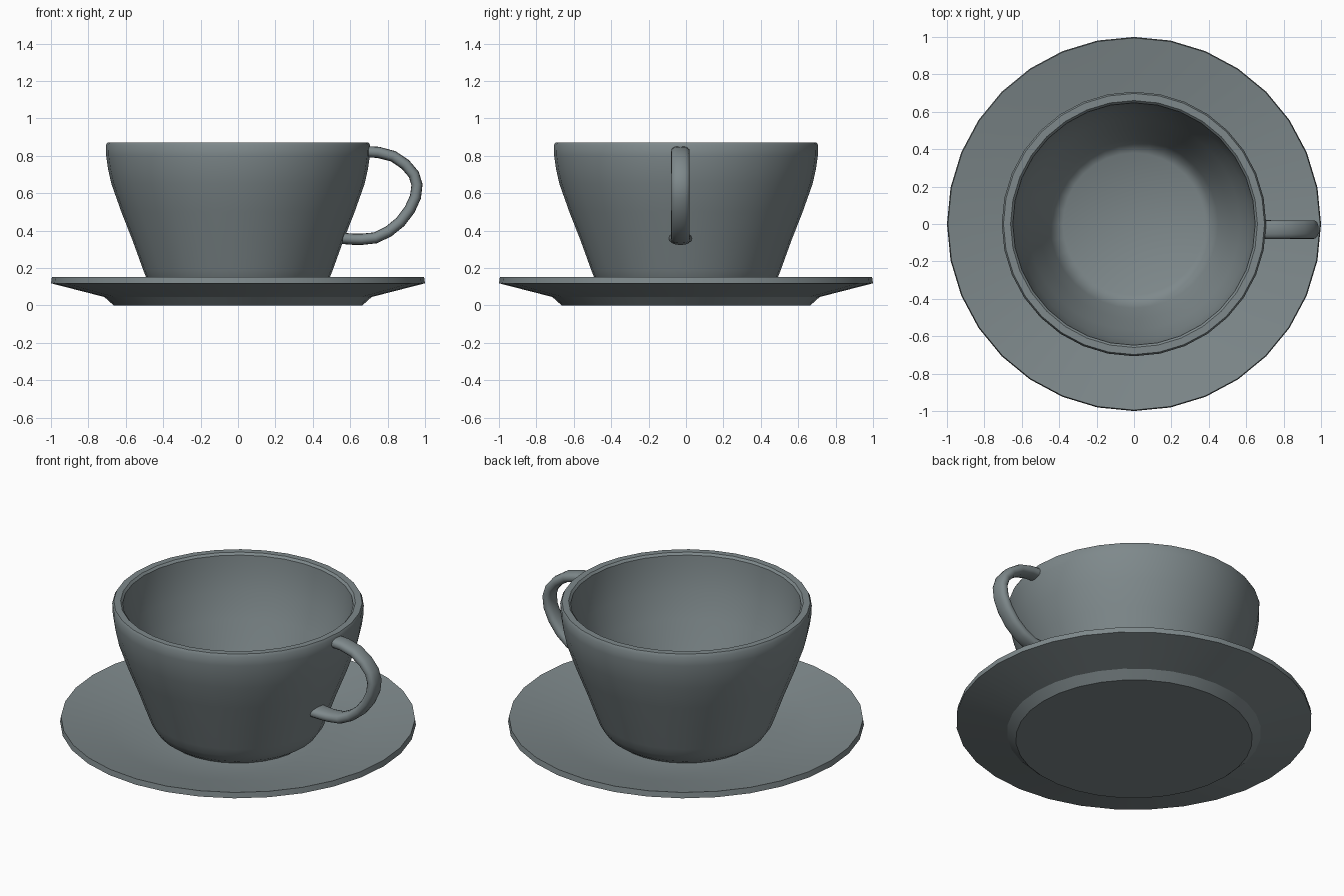
import bpy, bmesh, math
from mathutils import Vector

if "Cube" in bpy.data.objects:
    bpy.data.objects.remove(bpy.data.objects["Cube"])

glaze = bpy.data.materials.new("slate_glaze")
glaze.diffuse_color = (0.21, 0.25, 0.26, 1)
glaze.use_nodes = True
glaze.node_tree.nodes["Principled BSDF"].inputs["Base Color"].default_value = glaze.diffuse_color


def finish(bm, name, angle):
    bmesh.ops.recalc_face_normals(bm, faces=bm.faces)
    mesh = bpy.data.meshes.new(name)
    bm.to_mesh(mesh)
    bm.free()
    mesh.materials.append(glaze)
    ob = bpy.data.objects.new(name, mesh)
    bpy.context.collection.objects.link(ob)
    bpy.ops.object.select_all(action='DESELECT')
    ob.select_set(True)
    bpy.context.view_layer.objects.active = ob
    bpy.ops.object.shade_smooth_by_angle(angle=math.radians(angle))
    return ob


def loft(rings, name, angle):
    """Skin a list of point rings and cap both ends."""
    bm = bmesh.new()
    rows = [[bm.verts.new(p) for p in ring] for ring in rings]
    n = len(rows[0])
    for a, b in zip(rows, rows[1:]):
        for i in range(n):
            j = (i + 1) % n
            bm.faces.new((a[i], a[j], b[j], b[i]))
    bm.faces.new(rows[0])
    bm.faces.new(rows[-1])
    return finish(bm, name, angle)


def lathe(profile, name, angle, n=32):
    turns = [2 * math.pi * i / n for i in range(n)]
    return loft([[(r * math.cos(t), r * math.sin(t), z) for t in turns]
                 for r, z in profile], name, angle)


# Saucer: foot, flared underside, thin edge, shallow dished top
lathe([(0.665, 0), (0.715, 0.045), (1.0, 0.118), (0.995, 0.152),
       (0.72, 0.095), (0.52, 0.062), (0.40, 0.06)], "saucer", 20)

# Cup: outer wall up to the rim, then down the inner wall to the flat floor
lathe([(0.41, 0.061), (0.455, 0.093), (0.487, 0.14), (0.507, 0.19),
       (0.565, 0.35), (0.624, 0.50), (0.677, 0.65), (0.695, 0.73),
       (0.705, 0.80), (0.707, 0.855), (0.698, 0.871), (0.66, 0.871),
       (0.648, 0.858), (0.642, 0.79), (0.617, 0.65), (0.567, 0.50),
       (0.508, 0.35), (0.45, 0.20), (0.42, 0.147), (0.38, 0.124)], "cup", 35)

# Handle: (x, z, half width) along the loop, flattened tube swept along it
path = [(0.68, 0.822, .05), (0.75, 0.818, .05), (0.83, 0.797, .05),
        (0.895, 0.753, .05), (0.94, 0.70, .05), (0.957, 0.645, .05),
        (0.949, 0.58, .05), (0.918, 0.512, .05), (0.868, 0.446, .05),
        (0.805, 0.395, .05), (0.735, 0.361, .05), (0.66, 0.353, .052),
        (0.61, 0.354, .056), (0.56, 0.358, .062)]
rings = []
for i, (x, z, w) in enumerate(path):
    a, b = path[max(i - 1, 0)], path[min(i + 1, len(path) - 1)]
    tangent = Vector((b[0] - a[0], 0, b[1] - a[1])).normalized()
    normal = Vector((-tangent.z, 0, tangent.x))
    ring = []
    for k in range(16):
        t = 2 * math.pi * k / 16
        c, s = math.cos(t), math.sin(t)
        side = math.copysign(abs(c) ** 0.8, c) * w
        thick = math.copysign(abs(s) ** 0.8, s) * 0.03
        ring.append(Vector((x, -0.03 + side, z)) + normal * thick)
    rings.append(ring)
loft(rings, "handle", 50)
